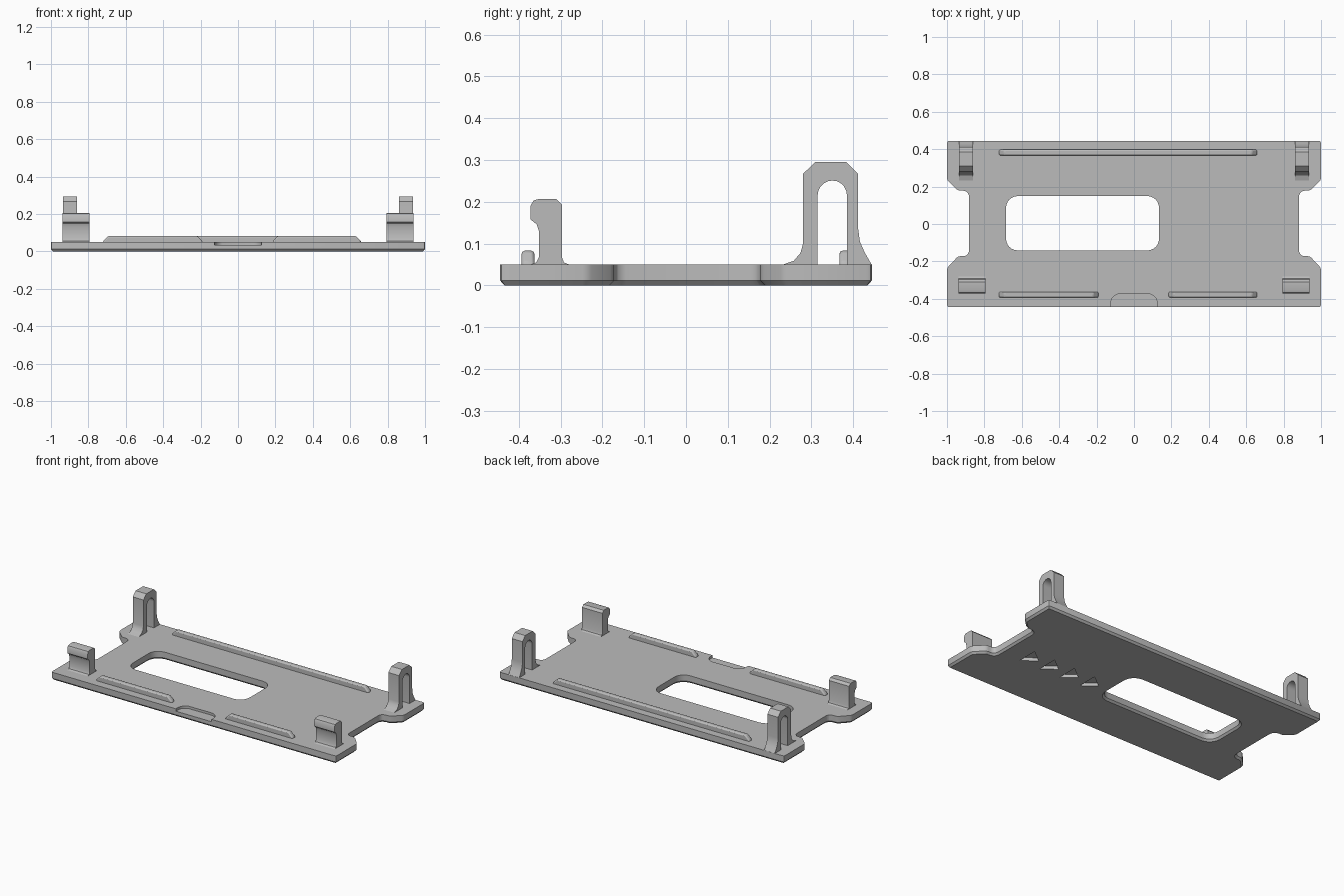
import bpy
import bmesh
from math import cos, sin, pi
from mathutils import Vector

if "Cube" in bpy.data.objects:
    bpy.data.objects.remove(bpy.data.objects["Cube"])

grey = bpy.data.materials.new("light grey plastic")
grey.use_nodes = True
GREY = (0.5, 0.5, 0.5, 1)
grey.diffuse_color = GREY
grey.node_tree.nodes["Principled BSDF"].inputs["Base Color"].default_value = GREY


def rounded(points, radius, steps=3):
    """Replace each corner by a small curve."""
    out = []
    pts = [Vector(p) for p in points]
    for i, p in enumerate(pts):
        a = p + (pts[i - 1] - p).normalized() * radius
        b = p + (pts[(i + 1) % len(pts)] - p).normalized() * radius
        for k in range(steps + 1):
            t = k / steps
            mid = p * 0.83 + (a + b) * 0.085
            out.append(a * (1 - t) ** 2 + mid * 2 * t * (1 - t) + b * t * t)
    return out


def offset(points, d):
    """Grow a counter-clockwise outline by d."""
    pts = [Vector(p) for p in points]
    out = []
    for i, p in enumerate(pts):
        u = (p - pts[i - 1]).normalized()
        v = (pts[(i + 1) % len(pts)] - p).normalized()
        n1, n2 = Vector((u.y, -u.x)), Vector((v.y, -v.x))
        out.append(p + (n1 + n2) * d / (1 + n1.dot(n2)))
    return out


def loft(name, rings, axis="z"):
    """Join outlines placed along one axis into a closed solid."""
    place = {"x": lambda p, h: (h, p[0], p[1]),
             "y": lambda p, h: (p[0], h, p[1]),
             "z": lambda p, h: (p[0], p[1], h)}[axis]
    bm = bmesh.new()
    loops = [[bm.verts.new(place(p, h)) for p in pts] for pts, h in rings]
    for low, high in zip(loops, loops[1:]):
        for i in range(len(low)):
            bm.faces.new((low[i - 1], low[i], high[i], high[i - 1]))
    bm.faces.new(loops[0])
    bm.faces.new(loops[-1])
    bmesh.ops.recalc_face_normals(bm, faces=bm.faces)
    mesh = bpy.data.meshes.new(name)
    bm.to_mesh(mesh)
    bm.free()
    obj = bpy.data.objects.new(name, mesh)
    bpy.context.collection.objects.link(obj)
    mesh.materials.append(grey)
    return obj


def activate(obj):
    bpy.ops.object.select_all(action="DESELECT")
    obj.select_set(True)
    bpy.context.view_layer.objects.active = obj


def cut(target, cutter):
    mod = target.modifiers.new("cut", "BOOLEAN")
    mod.operation = "DIFFERENCE"
    mod.solver = "EXACT"
    mod.object = cutter
    activate(target)
    bpy.ops.object.modifier_apply(modifier=mod.name)
    bpy.data.objects.remove(cutter)


# Base plate with side notches and a chamfered underside
TOP = 0.05
side = [(1, -0.445), (1, -0.235), (0.94, -0.172), (0.9, -0.172), (0.882, -0.155),
        (0.882, 0.16), (0.9, 0.178), (0.94, 0.178), (1, 0.235), (1, 0.445)]
outline = rounded(side + [(-x, y) for x, y in reversed(side)], 0.012, 2)
plate = loft("base_plate", [(offset(outline, -0.011), 0), (outline, 0.012), (outline, TOP)])

# Window in the plate
window = rounded([(-0.685, -0.142), (0.135, -0.142), (0.135, 0.15), (-0.685, 0.15)], 0.065, 6)
cut(plate, loft("window_cutter", [(offset(window, 0.02), -0.01),
                                  (window, 0.012), (window, 0.1)]))

# Finger recess in the front edge
recess = [(-0.125, -0.5), (0.125, -0.5), (0.125, -0.425)]
recess += [(0.07 * s + 0.055 * cos(a), -0.425 + 0.053 * sin(a))
           for s, start in ((1, 0), (-1, pi / 2))
           for a in [start + k * pi / 12 for k in range(1, 7)]]
cut(plate, loft("recess_cutter", [(recess, 0.035), (recess, 0.1)]))

# Row of sunken arrow marks underneath
for i in range(4):
    x = 0.74 - 0.147 * i
    mark = [(x, -0.12), (x, 0.01), (x - 0.085, -0.055)]
    cut(plate, loft("mark_cutter", [(mark, -0.01), (mark, 0.02)]))

# Low ribs with sloped ends
for name, x0, x1, y in (("back_rib", -0.722, 0.658, 0.382),
                        ("front_right_rib", -0.722, -0.19, -0.378),
                        ("front_left_rib", 0.185, 0.658, -0.378)):
    shape = [(x0, 0.04), (x1, 0.04), (x1, TOP + 0.005),
             (x1 - 0.028, 0.083), (x0 + 0.028, 0.083), (x0, TOP + 0.005)]
    rib = loft(name, [(shape, y - 0.015), (shape, y + 0.015)], "y")
    bevel = rib.modifiers.new("soft edges", "BEVEL")
    bevel.width = 0.007
    bevel.segments = 2

# Front clips: a stem with a thick lip leaning forward
clip = [(-0.372, 0.04), (-0.28, 0.04), (-0.28, TOP), (-0.292, 0.055), (-0.297, 0.068),
        (-0.297, 0.193), (-0.311, 0.207), (-0.352, 0.207), (-0.365, 0.203),
        (-0.372, 0.19), (-0.372, 0.158), (-0.357, 0.146), (-0.352, 0.13),
        (-0.352, 0.068), (-0.358, 0.055), (-0.372, TOP)]

# Back hooks: upright loops with a round-topped slot and flared feet
loop = [(0.232, 0.04), (0.315, 0.04), (0.315, 0.216)]
loop += [(0.35 - 0.035 * cos(a), 0.216 + 0.035 * sin(a))
         for a in [k * pi / 10 for k in range(1, 10)]]
loop += [(0.385, 0.216), (0.385, 0.04), (0.444, 0.04), (0.444, TOP), (0.428, 0.078),
         (0.416, 0.105), (0.412, 0.135), (0.412, 0.267), (0.384, 0.295),
         (0.309, 0.295), (0.28, 0.267), (0.28, 0.1), (0.274, 0.078),
         (0.258, 0.059), (0.232, TOP)]

for word, s in (("left", 1), ("right", -1)):
    loft(word + "_front_clip", [(clip, s * 0.795), (clip, s * 0.938)], "x")
    loft(word + "_back_hook", [(loop, s * 0.86), (loop, s * 0.935)], "x")

# Smooth the curved walls and keep the real edges crisp
for obj in bpy.context.scene.objects:
    if obj.type == "MESH" and grey.name in obj.data.materials:
        activate(obj)
        bpy.ops.object.shade_smooth_by_angle(angle=0.5)
